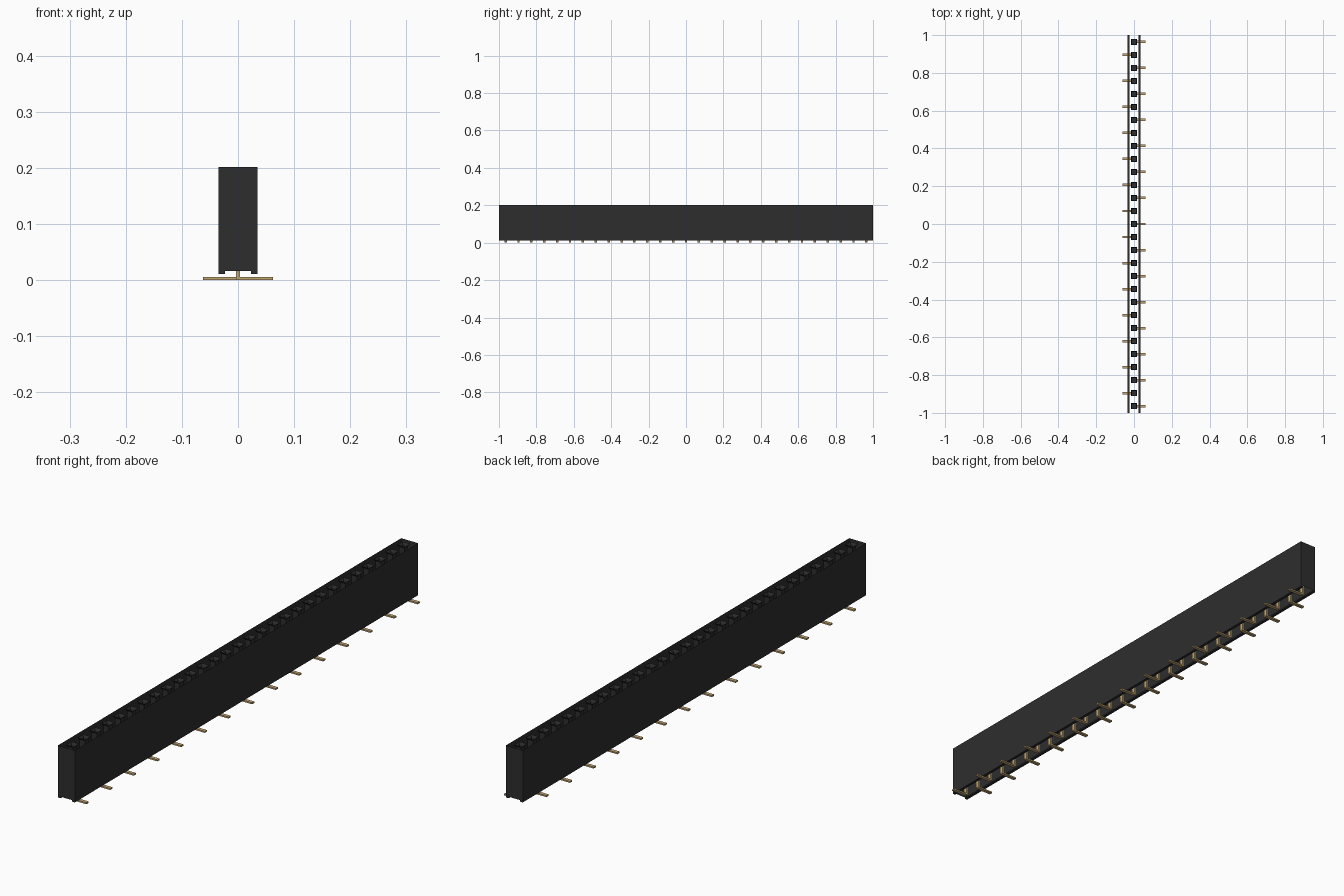
import bpy, bmesh, math

cube = bpy.data.objects.get("Cube")
if cube:
    bpy.data.objects.remove(cube, do_unlink=True)

COUNT, PITCH = 29, 0.0689   # contacts in the row
HALF_W, TOP = 0.0345, 0.202
RAIL_X, RAIL_Z, BASE_Z = 0.0235, 0.0105, 0.016
SOCKET_FLOOR = 0.05


def material(name, rgb):
    m = bpy.data.materials.new(name)
    m.use_nodes = True
    m.diffuse_color = (*rgb, 1)
    m.node_tree.nodes["Principled BSDF"].inputs["Base Color"].default_value = (*rgb, 1)
    return m


black = material("black plastic", (0.027, 0.027, 0.027))
gold = material("gold metal", (0.55, 0.38, 0.17))


def finish(bm, name, mat):
    bmesh.ops.recalc_face_normals(bm, faces=bm.faces)
    mesh = bpy.data.meshes.new(name)
    bm.to_mesh(mesh)
    bm.free()
    mesh.materials.append(mat)
    return add_object(name, mesh)


def add_object(name, mesh):
    ob = bpy.data.objects.new(name, mesh)
    bpy.context.collection.objects.link(ob)
    return ob


def sweep(bm, profile, y0, y1, open_edges=()):
    """Sweep a closed xz profile along y, with end caps; skip the listed edges."""
    a = [bm.verts.new((x, y0, z)) for x, z in profile]
    b = [bm.verts.new((x, y1, z)) for x, z in profile]
    n = len(profile)
    for i in range(n):
        if i not in open_edges:
            j = (i + 1) % n
            bm.faces.new((a[i], a[j], b[j], b[i]))
    bm.faces.new(a[::-1])
    bm.faces.new(b)


# Housing shell: thin walls, end caps and two rails, open at top and underneath
half = [(HALF_W, TOP), (HALF_W, RAIL_Z), (RAIL_X, RAIL_Z), (RAIL_X, BASE_Z)]
profile = half + [(-x, z) for x, z in reversed(half)]
bm = bmesh.new()
sweep(bm, profile, -1, 1, open_edges=(3, 7))
finish(bm, "housing", black)

# Sockets: square wells with a funnel mouth and a closed floor
bm = bmesh.new()
rings = [(0.016, TOP), (0.011, TOP - 0.008), (0.011, SOCKET_FLOOR)]
for k in range(COUNT):
    y = (k - (COUNT - 1) / 2) * PITCH
    loops = [[bm.verts.new((sx * h, y + sy * h, z))
              for sx, sy in ((-1, -1), (1, -1), (1, 1), (-1, 1))] for h, z in rings]
    for upper, lower in zip(loops, loops[1:]):
        for i in range(4):
            j = (i + 1) % 4
            bm.faces.new((upper[i], upper[j], lower[j], lower[i]))
    bm.faces.new(loops[-1])
finish(bm, "sockets", black)

# Contact pins: bent legs that alternate from side to side
leg = [(-0.0035, SOCKET_FLOOR - 0.002), (-0.0035, 0.003), (-0.001, 0), (0.062, 0),
       (0.062, 0.0055), (0.0035, 0.0055), (0.0035, SOCKET_FLOOR - 0.002)]
bm = bmesh.new()
sweep(bm, leg, -0.0065, 0.0065)
first = finish(bm, "pin_01", gold)
for k in range(COUNT):
    pin = first if k == 0 else add_object(f"pin_{k + 1:02d}", first.data)
    pin.location.y = (k - (COUNT - 1) / 2) * PITCH
    pin.rotation_euler.z = math.pi * (k % 2)
